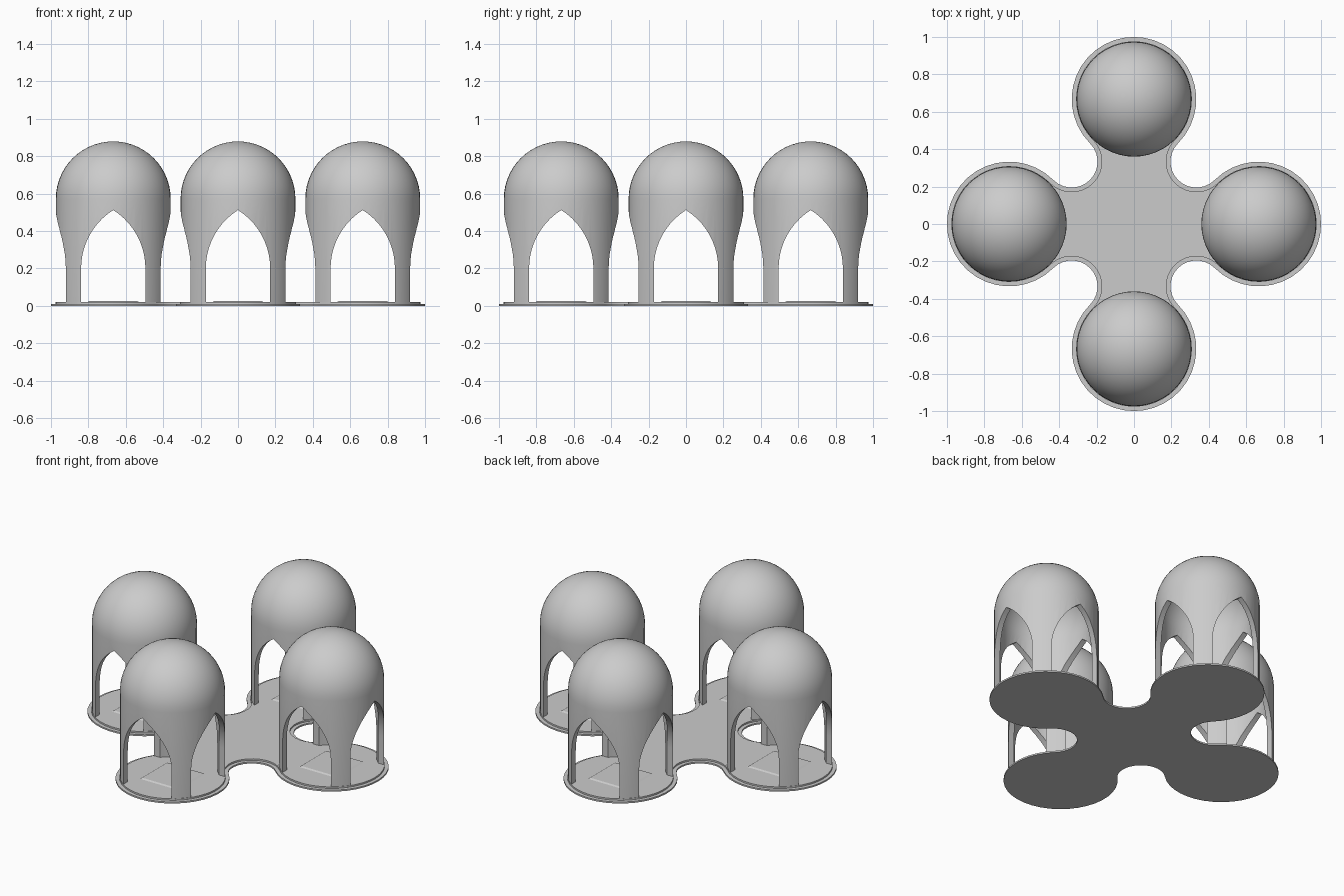
import bpy, bmesh
from math import sin, cos, pi, radians, sqrt, asin
from mathutils import Vector, Matrix

if "Cube" in bpy.data.objects:
    bpy.data.objects.remove(bpy.data.objects["Cube"])

D = 0.667          # distance of each pavilion from the centre
R_OUT, R_IN = 0.307, 0.272
Z_FLOOR, Z_SPRING = 0.02, 0.572


def make_object(name, bm):
    bmesh.ops.recalc_face_normals(bm, faces=bm.faces)
    mesh = bpy.data.meshes.new(name)
    bm.to_mesh(mesh)
    bm.free()
    ob = bpy.data.objects.new(name, mesh)
    bpy.context.collection.objects.link(ob)
    return ob


def prism(name, points, offset):
    """Extrude a closed outline of 3D points along an offset vector."""
    bm = bmesh.new()
    face = bm.faces.new([bm.verts.new(p) for p in points])
    ext = bmesh.ops.extrude_face_region(bm, geom=[face])
    moved = [g for g in ext["geom"] if isinstance(g, bmesh.types.BMVert)]
    bmesh.ops.translate(bm, verts=moved, vec=offset)
    return make_object(name, bm)


def smooth(ob):
    bpy.ops.object.select_all(action='DESELECT')
    ob.select_set(True)
    bpy.context.view_layer.objects.active = ob
    bpy.ops.object.shade_smooth_by_angle(angle=radians(30))


def clover(radius, z):
    """Four round lobes joined by concave half-circle fillets."""
    c, fillet = D / 2, D / 2 * sqrt(2) - radius
    pts = []
    for q in range(4):
        rot = Matrix.Rotation(q * pi / 2, 3, 'Z')
        for i in range(28):
            a = radians(-135 + 270 * i / 28)
            pts.append(rot @ Vector((D + radius * cos(a), radius * sin(a), z)))
        for i in range(14):
            a = radians(-45 - 180 * i / 14)
            pts.append(rot @ Vector((c + fillet * cos(a), c + fillet * sin(a), z)))
    return pts


# Stepped base plate
smooth(prism("base_plate_lower", clover(0.333, 0), (0, 0, 0.01)))
smooth(prism("base_plate_upper", clover(0.31, 0.01), (0, 0, Z_FLOOR - 0.01)))

# Hollow domed drum, revolved from a closed profile
arc = [pi / 2 * i / 14 for i in range(15)]
profile = [(R_OUT, Z_FLOOR)]
profile += [(R_OUT * cos(a), Z_SPRING + R_OUT * sin(a)) for a in arc]
profile += [(R_IN * cos(a), Z_SPRING + R_IN * sin(a)) for a in reversed(arc)]
profile += [(R_IN, Z_FLOOR)]
bm = bmesh.new()
verts = [bm.verts.new((r, 0, z)) for r, z in profile]
edges = [bm.edges.new((verts[i], verts[(i + 1) % len(verts)])) for i in range(len(verts))]
bmesh.ops.spin(bm, geom=verts + edges, cent=(0, 0, 0), axis=(0, 0, 1),
               angle=2 * pi, steps=48, use_merge=True)
bmesh.ops.remove_doubles(bm, verts=bm.verts, dist=1e-5)
drum = make_object("domed_pavilion_1", bm)

# Pointed-arch cutters, one along each axis
HALF, Z_ARCH, APEX = 0.172, 0.20, 0.512
rise = APEX - Z_ARCH
rad = (HALF ** 2 + rise ** 2) / (2 * HALF)
top = asin(rise / rad)
side = [(HALF - rad + rad * cos(top * i / 10), Z_ARCH + rad * sin(top * i / 10))
        for i in range(10)]
right = [(HALF, -0.1)] + side
outline = right + [(0, APEX)] + [(-x, z) for x, z in reversed(right)]
cutters = [
    prism("arch_cutter_x", [(x, -0.5, z) for x, z in outline], (0, 1, 0)),
    prism("arch_cutter_y", [(-0.5, x, z) for x, z in outline], (1, 0, 0)),
]
for cutter in cutters:
    cutter.hide_render = True
    mod = drum.modifiers.new("arch", 'BOOLEAN')
    mod.operation = 'DIFFERENCE'
    mod.solver = 'EXACT'
    mod.object = cutter
dg = bpy.context.evaluated_depsgraph_get()
drum.data = bpy.data.meshes.new_from_object(drum.evaluated_get(dg))
drum.modifiers.clear()
for cutter in cutters:
    bpy.data.objects.remove(cutter)
smooth(drum)

# Low square floor pad with chamfered edges
bm = bmesh.new()
bmesh.ops.create_cone(bm, cap_ends=True, segments=4, radius1=0.14 * sqrt(2),
                      radius2=0.127 * sqrt(2), depth=0.008,
                      matrix=Matrix.Translation((0, 0, 0.022)) @ Matrix.Rotation(pi / 4, 4, 'Z'))
pad = make_object("floor_pad_1", bm)

# Place a pavilion and pad on every lobe
for part, label in ((drum, "domed_pavilion"), (pad, "floor_pad")):
    for i in range(4):
        ob = part
        if i:
            ob = part.copy()
            ob.name = f"{label}_{i + 1}"
            bpy.context.collection.objects.link(ob)
        a = i * pi / 2
        ob.location = (D * cos(a), D * sin(a), 0)
        ob.rotation_euler = (0, 0, a)
